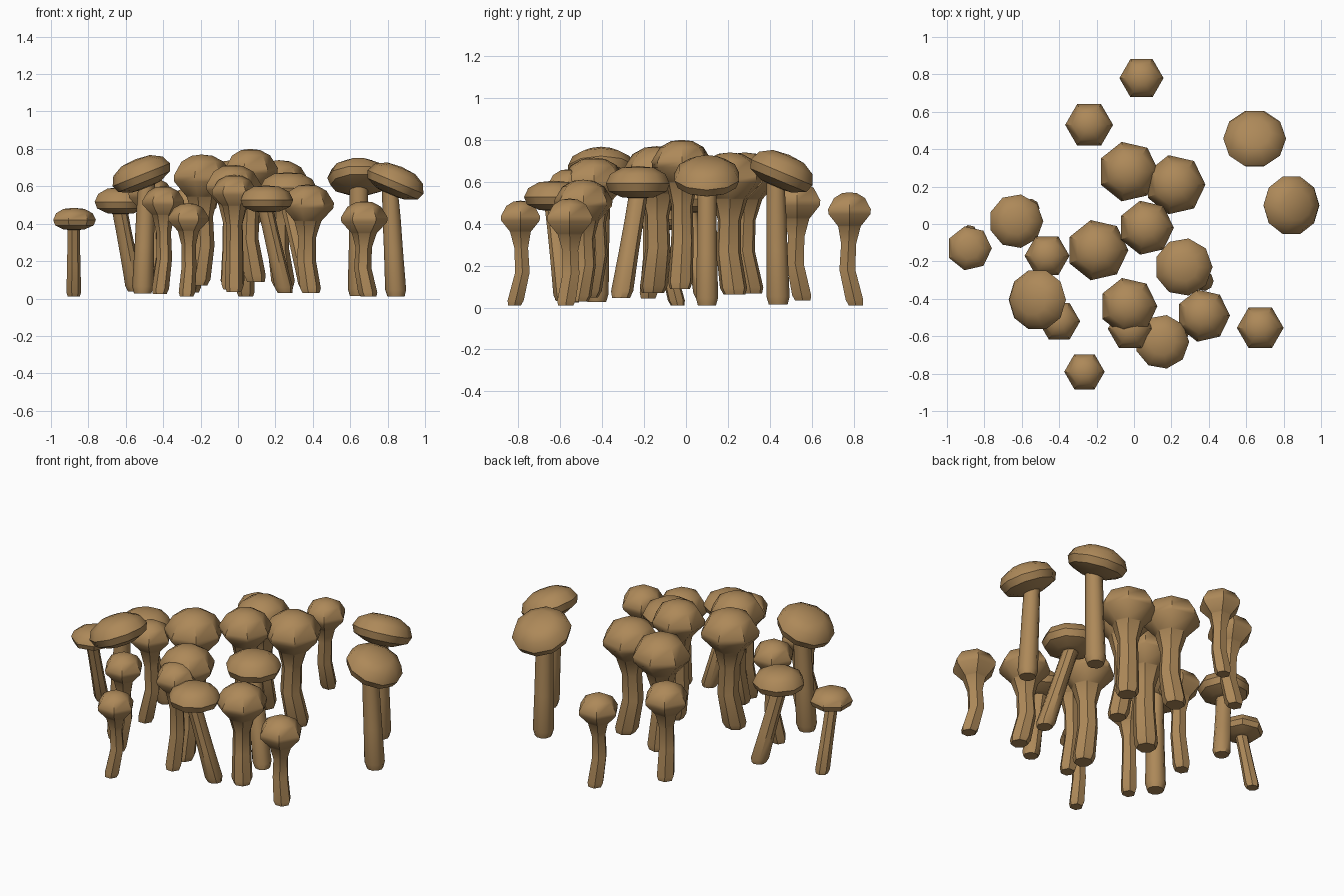
import bpy, bmesh, math
from mathutils import Vector

if "Cube" in bpy.data.objects:
    bpy.data.objects.remove(bpy.data.objects["Cube"])

mat = bpy.data.materials.new("mushroom brown")
mat.diffuse_color = (0.42, 0.25, 0.10, 1)
mat.use_nodes = True
mat.node_tree.nodes["Principled BSDF"].inputs["Base Color"].default_value = mat.diffuse_color
UP = Vector((0, 0, 1))

# cap profiles: (radius fraction, height fraction)
BUN = [(0.5, 0.02), (0.9, 0.2), (1.0, 0.45), (0.86, 0.75), (0.5, 0.95)]
FUNNEL = [(0.55, 0.02), (0.98, 0.36), (1.0, 0.5), (0.72, 0.83), (0.36, 0.97)]


def mushroom(name, x, y, r, top, bun=False, lean=None, tilt=(0, 0)):
    """Cap at x, y with radius r; the stem stands on a low mound."""
    sides = round(60 * r) if bun else (6 if r < 0.13 else 7)
    h = r * (0.98 if bun else 1.38)                 # cap thickness
    sr = r * (0.33 if bun else 0.39)                # stem radius
    n = Vector((*tilt, 1)).normalized()
    centre = Vector((x, y, top - h / 2))
    neck = centre - n * h / 2
    # foot: given lean, or slightly outwards from the middle of the clump
    out = Vector((x, y, 0)).normalized() * 0.03
    foot = Vector((x, y, 0)) + (Vector((*lean, 0)) if lean else out)
    foot.z = max(0.01, 0.1 - 0.11 * foot.length)
    mid = foot.lerp(neck, 0.45)
    if not lean:                                    # bent just above the foot
        mid.x, mid.y = x - out.x / 3, y - out.y / 3
    # stem rings along the path, then cap rings along the tilted axis
    rings = [(foot, sr * 0.85, UP),
             (foot.lerp(mid, 0.15), sr * 1.05, UP),
             (mid, sr * 0.95, UP),
             (mid.lerp(neck, 0.6), sr * 0.9, UP),
             (neck, sr * (0.9 if bun else 1.35), n)]
    rings += [(neck + n * h * z, k * r, n) for k, z in (BUN if bun else FUNNEL)]

    bm = bmesh.new()
    loops = []
    for c, rad, axis in rings:
        q = UP.rotation_difference(axis)
        angles = [math.tau * k / sides for k in range(sides)]
        loops.append([bm.verts.new(c + q @ Vector(
            (rad * math.cos(a), rad * math.sin(a), 0))) for a in angles])
    tip = bm.verts.new(neck + n * h)
    bm.faces.new(loops[0][::-1])
    for k in range(sides):
        j = (k + 1) % sides
        for lo, hi in zip(loops, loops[1:]):
            bm.faces.new((lo[k], lo[j], hi[j], hi[k]))
        bm.faces.new((loops[-1][k], loops[-1][j], tip))
    me = bpy.data.meshes.new(name)
    bm.to_mesh(me)
    bm.free()
    me.materials.append(mat)
    ob = bpy.data.objects.new(name, me)
    bpy.context.collection.objects.link(ob)
    ob.select_set(True)
    bpy.context.view_layer.objects.active = ob


# upright mushrooms with funnel caps: x, y, cap radius, top height
upright = [
    (.04, .78, .118, .55), (-.24, .53, .128, .60),
    (-.265, -.79, .108, .51), (.675, -.555, .125, .52),
    (-.03, .28, .163, .74), (.22, .21, .162, .74),
    (.065, -.02, .148, .80), (-.195, -.14, .165, .77),
    (-.465, -.17, .12, .645), (-.40, -.52, .112, .60),
    (-.03, -.44, .155, .715), (-.02, -.56, .12, .66),
    (.37, -.49, .143, .61)]
for i, spec in enumerate(upright, 1):
    mushroom(f"upright_mushroom_{i}", *spec)

# broad flat caps: some on leaning stems, some tilted
mushroom("leaning_mushroom_left", -.63, .015, .145, .595, True, (.08, .075))
mushroom("leaning_mushroom_right", .265, -.23, .155, .675, True, (.115, -.08))
mushroom("leaning_mushroom_front", .15, -.63, .145, .605, True, (.1, .05))
mushroom("leaning_mushroom_edge", -.88, -.13, .12, .485, True, (0, .09))
mushroom("tilted_mushroom_back", .645, .46, .168, .735, True, (0, -.02), (0, .42))
mushroom("tilted_mushroom_right", .845, .10, .162, .71, True, (0, 0), (.42, 0))
mushroom("tilted_mushroom_left", -.52, -.405, .165, .75, True, (.01, -.02), (-.4, 0))

bpy.ops.object.shade_smooth_by_angle(angle=math.radians(40))
